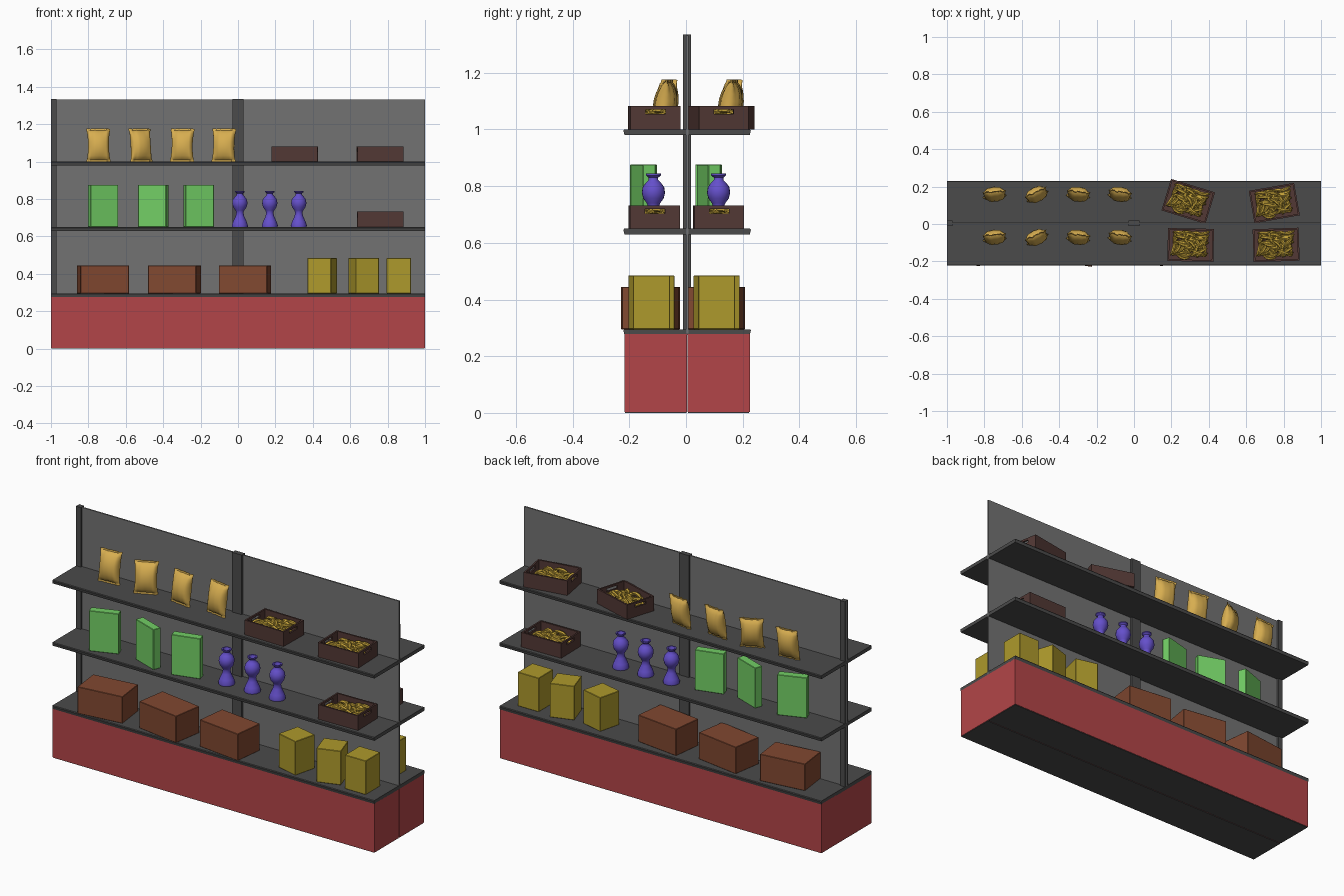
import bpy, bmesh, math, random
from mathutils import Vector, Matrix

if "Cube" in bpy.data.objects:
    bpy.data.objects.remove(bpy.data.objects["Cube"])

random.seed(4)


def material(name, rgb):
    m = bpy.data.materials.new(name)
    m.diffuse_color = (*rgb, 1)
    m.use_nodes = True
    m.node_tree.nodes["Principled BSDF"].inputs["Base Color"].default_value = m.diffuse_color
    return m


DARK = material("dark_metal", (0.07, 0.07, 0.07))
GREY = material("panel_grey", (0.17, 0.17, 0.17))
RED = material("base_red", (0.45, 0.06, 0.065))
BROWN = material("carton_brown", (0.22, 0.065, 0.03))
GREEN = material("carton_green", (0.17, 0.62, 0.13))
YELLOW = material("carton_yellow", (0.42, 0.32, 0.025))
GOLD = material("bag_gold", (0.68, 0.42, 0.08))
PURPLE = material("vase_purple", (0.13, 0.08, 0.6))
WOOD = material("crate_wood", (0.085, 0.04, 0.035))
FRUIT = material("fruit_yellow", (0.55, 0.36, 0.04))


def add_box(bm, x, y, z):
    """Box from (min, max) pairs."""
    size = [b - a for a, b in (x, y, z)]
    mid = [(a + b) / 2 for a, b in (x, y, z)]
    mat = Matrix.Translation(mid) @ Matrix.Diagonal((*size, 1))
    return bmesh.ops.create_cube(bm, size=1, matrix=mat)["verts"]


def add_loft(bm, rings):
    """Skin a list of closed rings and cap both ends."""
    vs = [[bm.verts.new(p) for p in r] for r in rings]
    n = len(vs[0])
    for a, b in zip(vs, vs[1:]):
        for i in range(n):
            j = (i + 1) % n
            bm.faces.new((a[i], a[j], b[j], b[i]))
    bm.faces.new(vs[0][::-1])
    bm.faces.new(vs[-1])


def to_mesh(bm, name, mat):
    bmesh.ops.recalc_face_normals(bm, faces=bm.faces)
    me = bpy.data.meshes.new(name)
    bm.to_mesh(me)
    bm.free()
    me.materials.append(mat)
    return me


def place(me, name, loc=(0, 0, 0), yaw=0, lean=0):
    ob = bpy.data.objects.new(name, me)
    ob.location = loc
    ob.rotation_euler = (math.radians(lean), 0, math.radians(yaw))
    bpy.context.collection.objects.link(ob)
    return ob


def box(name, mat, x, y, z):
    bm = bmesh.new()
    add_box(bm, x, y, z)
    return place(to_mesh(bm, name, mat), name)


def carton_mesh(name, mat, w, d, h):
    bm = bmesh.new()
    add_box(bm, (-w / 2, w / 2), (-d / 2, d / 2), (0, h))
    bmesh.ops.bevel(bm, geom=bm.edges[:], offset=0.002, segments=1, affect='EDGES')
    return to_mesh(bm, name, mat)


# ---- shelving unit: central panel, two posts, two-sided base and shelves
YC = 0.004
box("back_panel", GREY, (-1, 1), (YC - 0.004, YC + 0.004), (0.28, 1.332))
box("end_post", DARK, (-1, -0.97), (YC - 0.014, YC + 0.014), (0.28, 1.335))
box("middle_post", DARK, (-0.03, 0.03), (YC - 0.014, YC + 0.014), (0.28, 1.335))

for side, s in (("front", -1), ("back", 1)):
    def span(a, b):
        return tuple(sorted((YC + s * a, YC + s * b)))
    box(f"base_{side}", RED, (-1, 1), span(0.001, 0.221), (0.003, 0.278))
    box(f"base_bottom_{side}", DARK, (-0.998, 0.998), span(0.003, 0.219), (0, 0.003))
    # shelf profile: flat board with a chamfered outer lip
    for name, top in (("base_top", 0.295), ("middle_shelf", 0.65), ("top_shelf", 1.0)):
        prof = [(0, 0), (0.222, 0), (0.225, -0.004), (0.221, -0.02), (0, -0.02)]
        bm = bmesh.new()
        add_loft(bm, [[(x, YC + s * y, top + z) for y, z in prof] for x in (-1, 1)])
        place(to_mesh(bm, name, DARK), f"{name}_{side}")

# ---- cartons
brown = carton_mesh("brown_carton", BROWN, 0.26, 0.17, 0.15)
green = carton_mesh("green_carton", GREEN, 0.157, 0.045, 0.226)
yellow = carton_mesh("yellow_carton", YELLOW, 0.13, 0.13, 0.19)

# ---- vase: lathed profile of radius and height
profile = [(0.042, 0), (0.043, 0.01), (0.036, 0.03), (0.023, 0.058), (0.019, 0.078),
           (0.024, 0.09), (0.036, 0.107), (0.041, 0.127), (0.038, 0.147), (0.026, 0.163),
           (0.017, 0.172), (0.017, 0.18), (0.026, 0.188), (0.026, 0.194),
           (0.019, 0.194), (0.014, 0.175)]
bm = bmesh.new()
add_loft(bm, [[(r * math.cos(i * math.tau / 20), r * math.sin(i * math.tau / 20), z)
               for i in range(20)] for r, z in profile])
vase = to_mesh(bm, "vase", PURPLE)

# ---- snack bag: pillow with flat, crinkled seams at top and bottom
bm = bmesh.new()
rings = []
for v in (0, 0.05, 0.08, 0.16, 0.28, 0.42, 0.58, 0.72, 0.84, 0.92, 0.95, 1):
    puff = max(0, math.sin(math.pi * min(max((v - 0.05) / 0.9, 0), 1))) ** 0.6
    half = 0.064 - 0.008 * puff
    ring = []
    for i in range(28):
        a = i * math.tau / 28
        c, sn = math.cos(a), math.sin(a)
        x = half * math.copysign(abs(c) ** 0.8, c)
        wave = 0.004 * (1 - puff * 0.6) * math.cos(x * 190 + 1)
        ring.append((x, sn * (0.002 + 0.037 * puff) + wave, v * 0.178))
    rings.append(ring)
add_loft(bm, rings)
bag = to_mesh(bm, "snack_bag", GOLD)

# ---- open crate with a handle slot in each end
W, D, H, T = 0.123, 0.088, 0.082, 0.009
bm = bmesh.new()
add_box(bm, (-W, W), (-D, D), (0, T))
for s in (-1, 1):
    add_box(bm, (-W, W), sorted((s * D, s * (D - T))), (T, H))
    ex = sorted((s * W, s * (W - T)))
    inner = D - T
    add_box(bm, ex, (-inner, inner), (T, 0.054))
    add_box(bm, ex, (-inner, inner), (0.07, H))
    for q in (-1, 1):
        add_box(bm, ex, sorted((q * 0.035, q * inner)), (0.054, 0.07))
crate = to_mesh(bm, "crate", WOOD)

# ---- heap of curved fruit that fills a crate
bm = bmesh.new()
for k in range(75):
    yaw = random.uniform(0, math.pi)
    reach = 0.038
    cx = random.uniform(-1, 1) * (W - T - 0.006 - reach * abs(math.cos(yaw)))
    cy = random.uniform(-1, 1) * (D - T - 0.006 - reach * abs(math.sin(yaw)))
    m = (Matrix.Translation((cx, cy, 0.02 + 0.045 * k / 75)) @ Matrix.Rotation(yaw, 4, 'Z')
         @ Matrix.Rotation(random.uniform(-0.2, 0.2), 4, 'Y')
         @ Matrix.Rotation(random.uniform(-1.4, 1.4), 4, 'X'))
    rings = []
    for t, r in ((-1, 0.002), (-0.8, 0.006), (-0.3, 0.0095), (0.3, 0.0095), (0.8, 0.006), (1, 0.002)):
        rings.append([m @ Vector((reach * t, r * math.cos(i * math.tau / 6),
                                  0.012 * (0.5 - t * t) + r * math.sin(i * math.tau / 6)))
                      for i in range(6)])
    add_loft(bm, rings)
fruit = to_mesh(bm, "fruit", FRUIT)

# ---- stock both sides: (mesh, shelf height, y, lean, [(x, yaw), ...])
stock = [
    (brown, 0.295, -0.125, 0, [(-0.722, 7), (-0.34, -9), (0.037, -7)]),
    (yellow, 0.295, -0.122, 0, [(0.45, -14), (0.672, 18), (0.86, 0)]),
    (green, 0.65, -0.15, 0, [(-0.722, 20), (-0.453, -20), (-0.21, 15)]),
    (vase, 0.65, -0.115, 0, [(0.01, 0), (0.17, 0), (0.325, 0)]),
    (bag, 1.0, -0.085, -9, [(-0.745, 4), (-0.515, 24), (-0.3, -8), (-0.078, -10)]),
]
smooth = []
for mesh, z, y, lean, spots in stock:
    for side, dy in (("front", 0), ("back", 0.23)):
        for i, (x, yaw) in enumerate(spots):
            ob = place(mesh, f"{mesh.name}_{side}_{i + 1}", (x, y + dy, z), yaw, lean)
            if mesh in (vase, bag) and side == "front" and i == 0:
                smooth.append(ob)

crates = [(0.303, -0.112, 1.0, -1), (0.76, -0.112, 1.0, 2), (0.76, -0.112, 0.65, 1),
          (0.29, 0.121, 1.0, -17), (0.75, 0.112, 1.0, 10), (0.76, 0.115, 0.65, 1)]
for i, (x, y, z, yaw) in enumerate(crates):
    place(crate, f"crate_{i + 1}", (x, y, z), yaw)
    place(fruit, f"crate_fruit_{i + 1}", (x, y, z), yaw)

# ---- smooth shading for vases and bags (meshes are shared)
for ob in smooth:
    me = ob.data
    me.polygons.foreach_set("use_smooth", [True] * len(me.polygons))
    me.set_sharp_from_angle(angle=math.radians(45))
